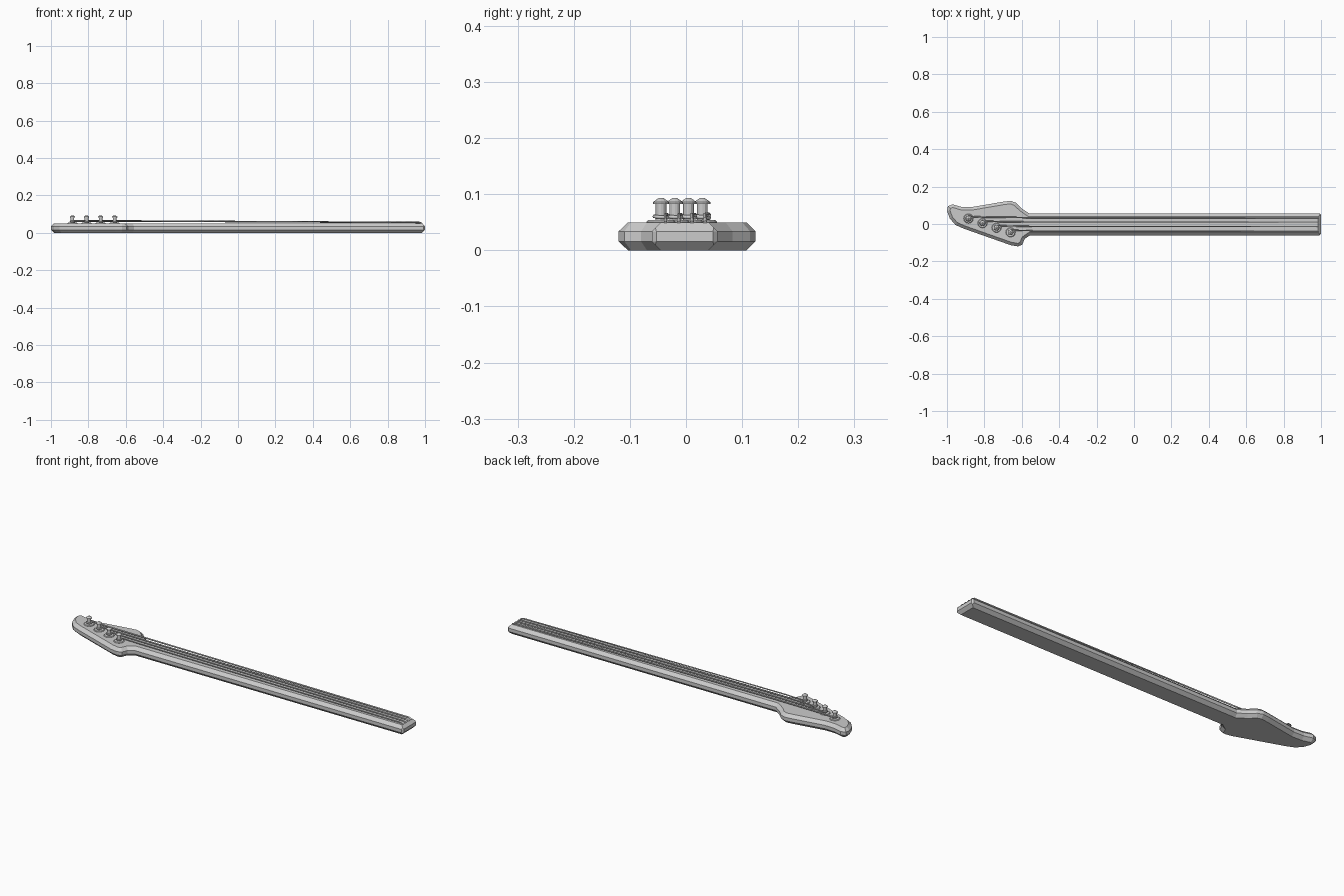
import bpy, bmesh, math

if "Cube" in bpy.data.objects:
    bpy.data.objects.remove(bpy.data.objects["Cube"])

# Neck and headstock: one chamfered slab
outline = [(1.0, 0.056), (0.994, 0.056), (-0.56, 0.056), (-0.60, 0.083), (-0.632, 0.114),
           (-0.66, 0.124), (-0.70, 0.119), (-0.87, 0.09), (-0.925, 0.092), (-0.97, 0.105),
           (-0.995, 0.095), (-1.0, 0.07), (-0.985, 0.03), (-0.955, -0.005), (-0.91, -0.025),
           (-0.66, -0.113), (-0.62, -0.12), (-0.597, -0.11), (-0.585, -0.08), (-0.557, -0.061),
           (1.0, -0.061)]
outline.pop(1)
bm = bmesh.new()
base = bm.faces.new([bm.verts.new((x, y, 0)) for x, y in outline])
ext = bmesh.ops.extrude_face_region(bm, geom=[base])
bmesh.ops.translate(bm, vec=(0, 0, 0.05),
                    verts=[g for g in ext["geom"] if isinstance(g, bmesh.types.BMVert)])
bmesh.ops.recalc_face_normals(bm, faces=bm.faces)
rims = [e for e in bm.edges if abs(e.verts[0].co.z - e.verts[1].co.z) < 1e-5]
bmesh.ops.bevel(bm, geom=rims, offset=0.016, segments=1, affect='EDGES', clamp_overlap=True)
# small chamfer at the two heel corners
ends = [e for e in bm.edges if abs(e.verts[0].co.z - e.verts[1].co.z) > 0.01
        and all(v.co.x > 0.99 for v in e.verts)]
bmesh.ops.bevel(bm, geom=ends, offset=0.008, segments=1, affect='EDGES')
mesh = bpy.data.meshes.new("neck")
bm.to_mesh(mesh)
bm.free()
bpy.context.collection.objects.link(bpy.data.objects.new("neck", mesh))


def lathe(name, profile, loc, n=12):
    """Spin an (r, z) profile around a vertical axis."""
    verts = [(r * math.cos(2 * math.pi * i / n), r * math.sin(2 * math.pi * i / n), z)
             for r, z in profile for i in range(n)]
    faces = [(k * n + i, k * n + (i + 1) % n, (k + 1) * n + (i + 1) % n, (k + 1) * n + i)
             for k in range(len(profile) - 1) for i in range(n)]
    faces += [tuple(range(n))[::-1], tuple(range(len(verts) - n, len(verts)))]
    me = bpy.data.meshes.new(name)
    me.from_pydata(verts, [], faces)
    ob = bpy.data.objects.new(name, me)
    ob.location = loc
    bpy.context.collection.objects.link(ob)


def string(name, pts, radius):
    cu = bpy.data.curves.new(name, 'CURVE')
    cu.dimensions = '3D'
    cu.bevel_depth = radius
    cu.bevel_resolution = 1
    cu.use_fill_caps = True
    sp = cu.splines.new('POLY')
    sp.points.add(len(pts) - 1)
    for p, co in zip(sp.points, pts):
        p.co = (*co, 1)
    bpy.context.collection.objects.link(bpy.data.objects.new(name, cu))


# Tuning posts with washer and conical cap, each with its string
post = [(0.026, 0.046), (0.026, 0.051), (0.023, 0.054), (0.0095, 0.054), (0.0095, 0.083),
        (0.0145, 0.083), (0.0145, 0.086), (0.004, 0.0935)]
for i in range(4):
    px, py = -0.885 + 0.075 * i, 0.029 - 0.0245 * i
    lathe(f"tuning_post_{i + 1}", post, (px, py, 0))
    sy = 0.034 - 0.0235 * i
    # one wrap around the post, then along the neck to the heel
    wrap = [(px + 0.012 * math.cos(a), py + 0.012 * math.sin(a), 0.058 + 0.005 * k / 10)
            for k in range(11) for a in [math.pi / 2 + 2 * math.pi * (1 - k / 10)]]
    run = [(px + 0.08, (py + 0.012) * 0.4 + sy * 0.6, 0.063), (-0.54, sy, 0.063),
           (0.97, sy, 0.055), (0.985, sy, 0.049)]
    string(f"string_{i + 1}", wrap + run, 0.0042 - 0.0003 * i)
